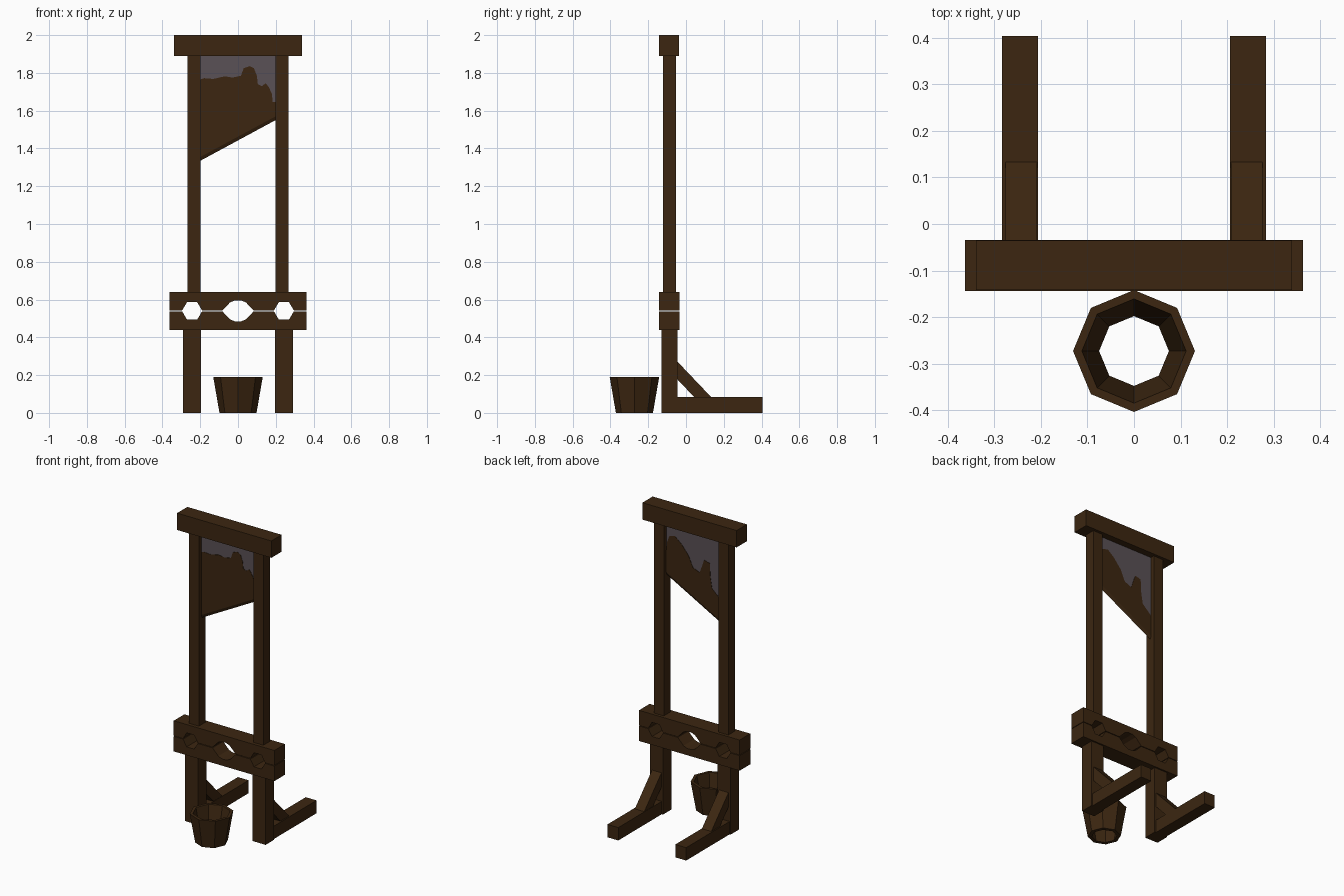
import bpy, bmesh, math

if "Cube" in bpy.data.objects:
    bpy.data.objects.remove(bpy.data.objects["Cube"])


def material(name, rgb):
    m = bpy.data.materials.new(name)
    m.diffuse_color = (*rgb, 1)
    m.use_nodes = True
    m.node_tree.nodes["Principled BSDF"].inputs["Base Color"].default_value = m.diffuse_color
    return m


WOOD = material("dark_brown", (0.045, 0.0195, 0.0055))
STEEL = material("dull_steel", (0.100, 0.082, 0.092))


def finish(name, bm, mat):
    bmesh.ops.recalc_face_normals(bm, faces=bm.faces)
    me = bpy.data.meshes.new(name)
    bm.to_mesh(me)
    bm.free()
    me.materials.append(mat)
    ob = bpy.data.objects.new(name, me)
    bpy.context.collection.objects.link(ob)
    return ob


def loft(name, a, b, mat):
    """Solid between two matching outlines."""
    bm = bmesh.new()
    va = [bm.verts.new(p) for p in a]
    vb = [bm.verts.new(p) for p in b]
    bm.faces.new(va)
    bm.faces.new(vb[::-1])
    n = len(va)
    for i in range(n):
        j = (i + 1) % n
        bm.faces.new((va[i], va[j], vb[j], vb[i]))
    return finish(name, bm, mat)


def plate(name, xz, y0, y1, mat):
    return loft(name, [(x, y0, z) for x, z in xz], [(x, y1, z) for x, z in xz], mat)


def box(name, x0, x1, y0, y1, z0, z1, mat=WOOD):
    return plate(name, [(x0, z0), (x1, z0), (x1, z1), (x0, z1)], y0, y1, mat)


# Frame: top beam, then posts, legs, feet and braces on both sides
box("top_beam", -0.34, 0.34, -0.142, -0.036, 1.89, 2.0)
for side, s in (("left", -1), ("right", 1)):
    box(side + "_post", s * 0.198, s * 0.268, -0.121, -0.054, 0.638, 1.892)
    box(side + "_leg", s * 0.197, s * 0.291, -0.131, -0.044, 0, 0.441)
    box(side + "_foot", s * 0.206, s * 0.284, -0.046, 0.404, 0, 0.084)
    yz = [(-0.046, 0.272), (0.135, 0.082), (0.045, 0.082), (-0.046, 0.178)]
    loft(side + "_brace", [(s * 0.208, y, z) for y, z in yz],
         [(s * 0.276, y, z) for y, z in yz], WOOD)

# Stocks: two boards with notches that meet to form the holes
notches = [(cx + dx, dz) for cx, shape in (
    (-0.243, [(-0.053, 0), (-0.027, 0.044), (0.027, 0.044), (0.053, 0)]),
    (0.0, [(-0.083, 0), (-0.042, 0.043), (-0.015, 0.054), (0.015, 0.054),
           (0.042, 0.043), (0.083, 0)]),
    (0.243, [(-0.053, 0), (-0.027, 0.044), (0.027, 0.044), (0.053, 0)]))
    for dx, dz in shape]
half = [(-0.363, 0)] + notches + [(0.363, 0), (0.363, 0.098), (-0.363, 0.098)]
for name, s in (("upper_stock", 1), ("lower_stock", -1)):
    plate(name, [(x, 0.54 + s * (z + 0.002)) for x, z in half], -0.144, -0.034, WOOD)


# Blade: slanted steel slab with a ground edge
W = 0.199


def edge_z(x):
    return 1.4425 + x / W * 0.1075


Y0, Y1, BEVEL = -0.094, -0.080, 0.02
plate("blade", [(-W, edge_z(-W) + BEVEL), (W, edge_z(W) + BEVEL), (W, 1.892), (-W, 1.892)],
      Y0, Y1, STEEL)
ends = [[(x, Y0 - 0.002, edge_z(x) + BEVEL), (x, Y1 + 0.002, edge_z(x) + BEVEL),
         (x, (Y0 + Y1) / 2, edge_z(x))] for x in (-W, W)]
loft("blade_edge", ends[0], ends[1], WOOD)

# Stains on both faces of the blade
front = [(W, 1.645), (0.184, 1.645), (0.179, 1.69), (0.163, 1.725), (0.147, 1.745),
         (0.126, 1.73), (0.105, 1.74), (0.1, 1.785), (0.084, 1.825), (0.063, 1.836),
         (0.03, 1.825), (0.016, 1.785), (-0.03, 1.775), (-0.07, 1.782),
         (-0.13, 1.768), (-0.18, 1.772), (-W, 1.765)]
back = [(W, 1.70), (0.19, 1.77), (0.175, 1.81), (0.135, 1.82), (0.087, 1.78),
        (0.037, 1.72), (0.005, 1.65), (-0.044, 1.63), (-0.076, 1.72), (-0.117, 1.71),
        (-0.12, 1.63), (-0.133, 1.55), (-W, 1.49)]
for name, top, y0, y1 in (("front_stain", front, Y0 - 0.002, Y0),
                          ("back_stain", back, Y1, Y1 + 0.002)):
    low = [(-W, edge_z(-W) + BEVEL), (W, edge_z(W) + BEVEL)]
    plate(name, low + top, y0, y1, WOOD)

# Bucket: eight-sided tapered wall, open at both ends
bm = bmesh.new()
rings = [[bm.verts.new((r * math.cos(k * math.pi / 4),
                        -0.273 + r * math.sin(k * math.pi / 4), z)) for k in range(8)]
         for r, z in ((0.098, 0), (0.131, 0.19), (0.112, 0.19), (0.075, 0))]
for i in range(4):
    a, b = rings[i], rings[(i + 1) % 4]
    for k in range(8):
        n = (k + 1) % 8
        bm.faces.new((a[k], a[n], b[n], b[k]))
finish("bucket", bm, WOOD)
